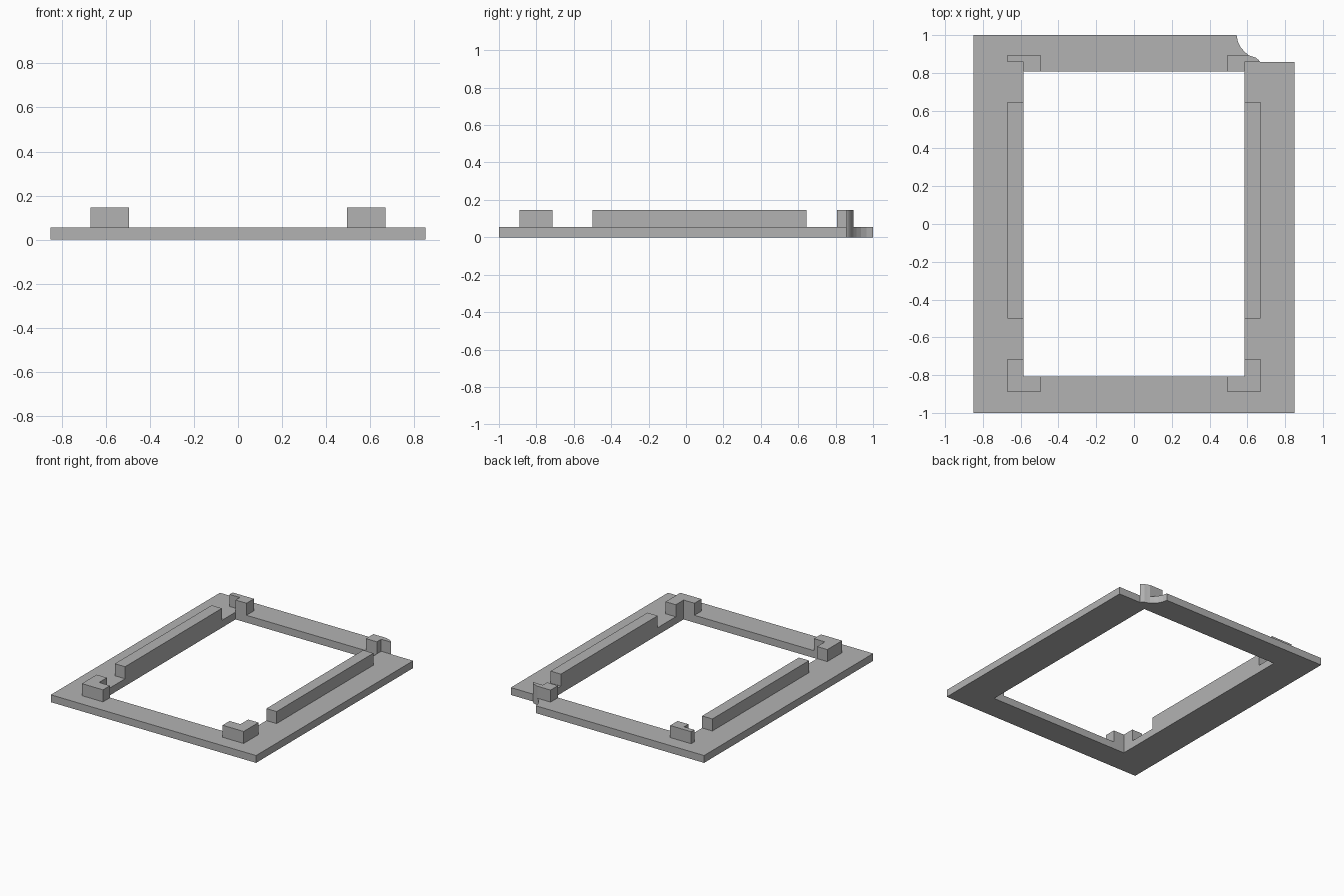
import bpy
import bmesh

if "Cube" in bpy.data.objects:
    bpy.data.objects.remove(bpy.data.objects["Cube"])

GREY = (0.448, 0.448, 0.448, 1)
grey = bpy.data.materials.new("plain grey")
grey.use_nodes = True
grey.diffuse_color = GREY
grey.node_tree.nodes["Principled BSDF"].inputs["Base Color"].default_value = GREY

PLATE_TOP, CLIP_TOP = 0.055, 0.145
HOLE_X, HOLE_Y = 0.585, 0.807
CLIP_X, CLIP_IN = 0.67, 0.495


def prism(name, loops, z0, z1):
    """Extrude an outline, with optional inner hole loops, from z0 to z1."""
    bm = bmesh.new()
    edges = []
    for loop in loops:
        vs = [bm.verts.new((x, y, z0)) for x, y in loop]
        edges += [bm.edges.new((a, b)) for a, b in zip(vs, vs[1:] + vs[:1])]
    if len(loops) == 1:
        bm.faces.new(vs)
    else:
        bmesh.ops.triangle_fill(bm, use_beauty=True, edges=edges)
    geom = bmesh.ops.extrude_face_region(bm, geom=bm.faces[:], use_keep_orig=True)["geom"]
    top = [v for v in geom if isinstance(v, bmesh.types.BMVert)]
    bmesh.ops.translate(bm, verts=top, vec=(0, 0, z1 - z0))
    bmesh.ops.recalc_face_normals(bm, faces=bm.faces[:])
    mesh = bpy.data.meshes.new(name)
    bm.to_mesh(mesh)
    bm.free()
    mesh.materials.append(grey)
    obj = bpy.data.objects.new(name, mesh)
    bpy.context.collection.objects.link(obj)
    return obj


def mirrored(loop):
    return [(-x, y) for x, y in loop]


# Curved notch in the back left corner
notch = [(0.667, 0.858), (0.66, 0.868), (0.645, 0.88), (0.622, 0.888),
         (0.605, 0.895), (0.585, 0.912), (0.565, 0.935), (0.55, 0.965), (0.543, 1)]

# Frame plate with its rectangular opening
outer = [(-0.85, 1), (-0.85, -1), (0.85, -1), (0.85, 0.858)] + notch
hole = [(-HOLE_X, HOLE_Y), (-HOLE_X, -HOLE_Y), (HOLE_X, -HOLE_Y), (HOLE_X, HOLE_Y)]
prism("frame_plate", [outer, hole], 0, PLATE_TOP)

# Side rails and front corner brackets, one per side
rail = [(HOLE_X, -0.5), (CLIP_X, -0.5), (CLIP_X, 0.645), (HOLE_X, 0.645)]
corner = [(CLIP_IN, -0.89), (CLIP_X, -0.89), (CLIP_X, -0.715),
          (HOLE_X, -0.715), (HOLE_X, -HOLE_Y), (CLIP_IN, -HOLE_Y)]
for side, shape in (("left", list), ("right", mirrored)):
    prism(side + "_rail", [shape(rail)], PLATE_TOP, CLIP_TOP)
    prism(side + "_front_bracket", [shape(corner)], PLATE_TOP, CLIP_TOP)

# Back brackets: a short-armed one, and one trimmed by the notch
back = [(CLIP_IN, 0.895), (CLIP_IN, HOLE_Y), (HOLE_X, HOLE_Y), (HOLE_X, 0.858)]
prism("right_back_bracket", [mirrored(back + [(CLIP_X, 0.858), (CLIP_X, 0.895)])],
      PLATE_TOP, CLIP_TOP)
prism("left_back_bracket", [back + notch[:5]], PLATE_TOP, CLIP_TOP)
